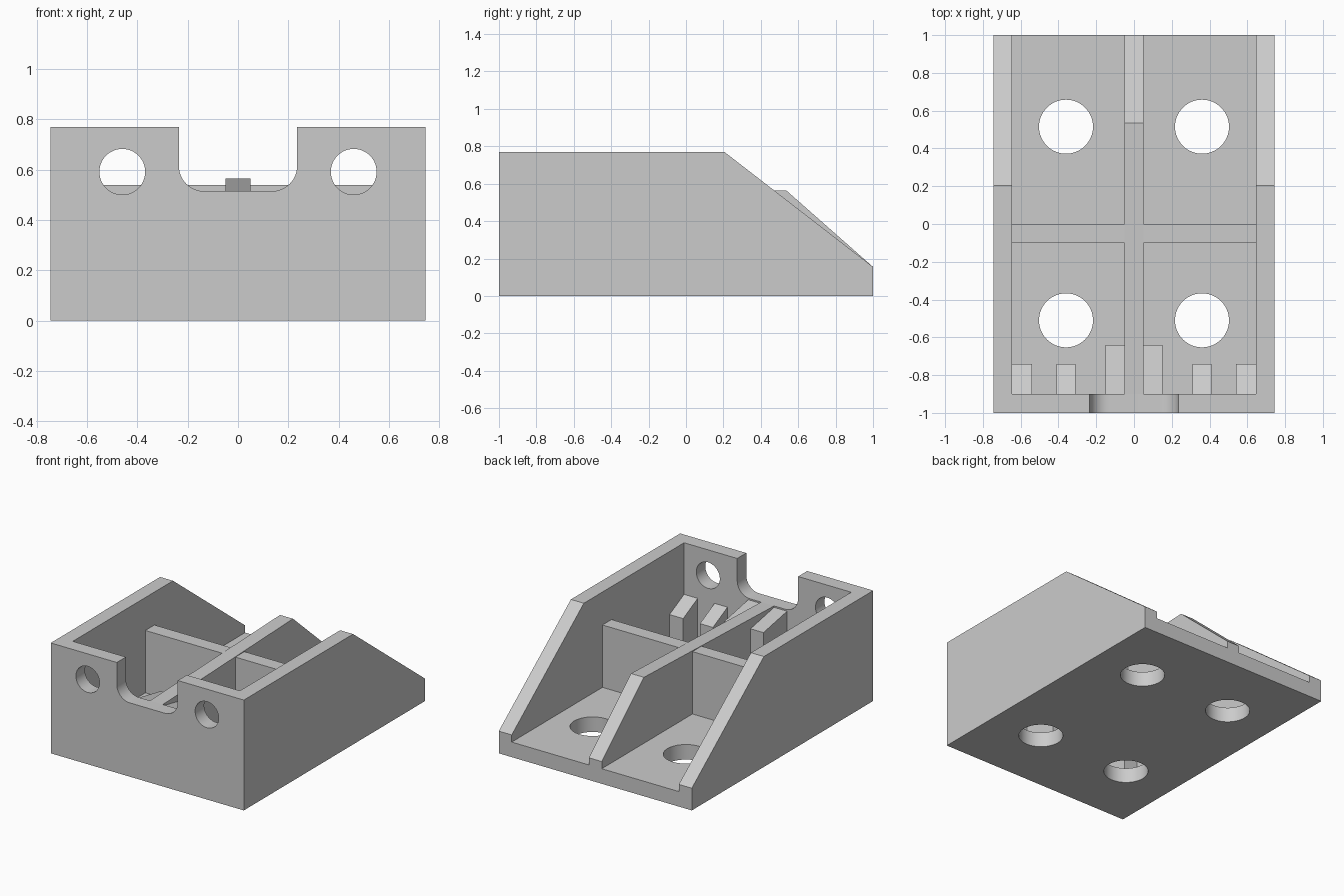
import bpy, bmesh, math
from mathutils import Vector

if "Cube" in bpy.data.objects:
    bpy.data.objects.remove(bpy.data.objects["Cube"], do_unlink=True)

grey = bpy.data.materials.new("light grey plastic")
grey.use_nodes = True
grey.diffuse_color = (0.6, 0.6, 0.6, 1)
grey.node_tree.nodes["Principled BSDF"].inputs["Base Color"].default_value = (0.6, 0.6, 0.6, 1)


def prism(name, profile, axis, start, end):
    """Extrude a 2D profile along x (y,z points), y (x,z points) or z (x,y points)."""
    place = {"x": lambda a, b: (start, a, b),
             "y": lambda a, b: (a, start, b),
             "z": lambda a, b: (a, b, start)}[axis]
    bm = bmesh.new()
    face = bm.faces.new([bm.verts.new(place(a, b)) for a, b in profile])
    moved = bmesh.ops.extrude_face_region(bm, geom=[face])["geom"]
    step = Vector([end - start if axis == c else 0 for c in "xyz"])
    bmesh.ops.translate(bm, vec=step, verts=[v for v in moved if isinstance(v, bmesh.types.BMVert)])
    bmesh.ops.recalc_face_normals(bm, faces=bm.faces)
    mesh = bpy.data.meshes.new(name)
    bm.to_mesh(mesh)
    bm.free()
    mesh.materials.append(grey)
    obj = bpy.data.objects.new(name, mesh)
    bpy.context.collection.objects.link(obj)
    return obj


def arc(cx, cy, r, a0, a1, n):
    angles = [math.radians(a0 + (a1 - a0) * i / n) for i in range(n + 1)]
    return [(cx + r * math.cos(a), cy + r * math.sin(a)) for a in angles]


def rect(a0, a1, b0, b1):
    return [(a0, b0), (a1, b0), (a1, b1), (a0, b1)]


def circle(cx, cy, r):
    return arc(cx, cy, r, 0, 360, 64)[:-1]


W, WALL, FLOOR = 0.745, 0.1, 0.105
INNER = W - WALL
FRONT = -1 + WALL

# Outer shell with sloping rear
body = prism("housing", [(-1, 0), (1, 0), (1, 0.155), (0.205, 0.77), (-1, 0.77)], "x", -W, W)

# Cutters: cavity, front notch with rounded corners, floor and front holes
notch = ([(0.235, 1), (-0.235, 1)] + arc(-0.135, 0.615, 0.1, 180, 270, 12)
         + arc(0.135, 0.615, 0.1, 270, 360, 12))
cutters = [prism("cavity_cutter", rect(FRONT, 1.2, FLOOR, 1), "x", -INNER, INNER),
           prism("notch_cutter", notch, "y", -1.1, FRONT + 0.05)]
for s in (-1, 1):
    cutters.append(prism("front_hole_cutter", circle(s * 0.46, 0.592, 0.091), "y", -1.1, FRONT + 0.05))
    for y in (-0.51, 0.515):
        cutters.append(prism("floor_hole_cutter", circle(s * 0.36, y, 0.143), "z", -0.1, 0.2))

bpy.context.view_layer.objects.active = body
for c in cutters:
    mod = body.modifiers.new("cut", "BOOLEAN")
    mod.operation, mod.solver, mod.object = "DIFFERENCE", "EXACT", c
    bpy.ops.object.modifier_apply(modifier=mod.name)
    bpy.data.objects.remove(c, do_unlink=True)

bpy.ops.object.select_all(action="DESELECT")
body.select_set(True)
bpy.ops.object.shade_smooth_by_angle(angle=math.radians(30))

# Central rib, rising gently to the rear and then sloping down
prism("centre_rib", [(FRONT, FLOOR), (1, FLOOR), (1, 0.155), (0.535, 0.565), (FRONT, 0.515)],
      "x", -0.05, 0.05)

# Cross walls and sloping support posts on both sides
for s, side in ((-1, "right"), (1, "left")):
    prism(side + "_cross_wall", rect(-0.1, 0, FLOOR, 0.54), "x", s * 0.05, s * INNER)
    for name, x0, x1, back, low, high in (("inner", 0.05, 0.15, -0.64, 0.455, 0.505),
                                          ("middle", 0.31, 0.41, -0.74, 0.33, 0.41),
                                          ("outer", 0.54, INNER, -0.74, 0.33, 0.41)):
        prism(f"{side}_{name}_post", [(FRONT, FLOOR), (back, FLOOR), (back, low), (FRONT, high)],
              "x", s * x0, s * x1)
